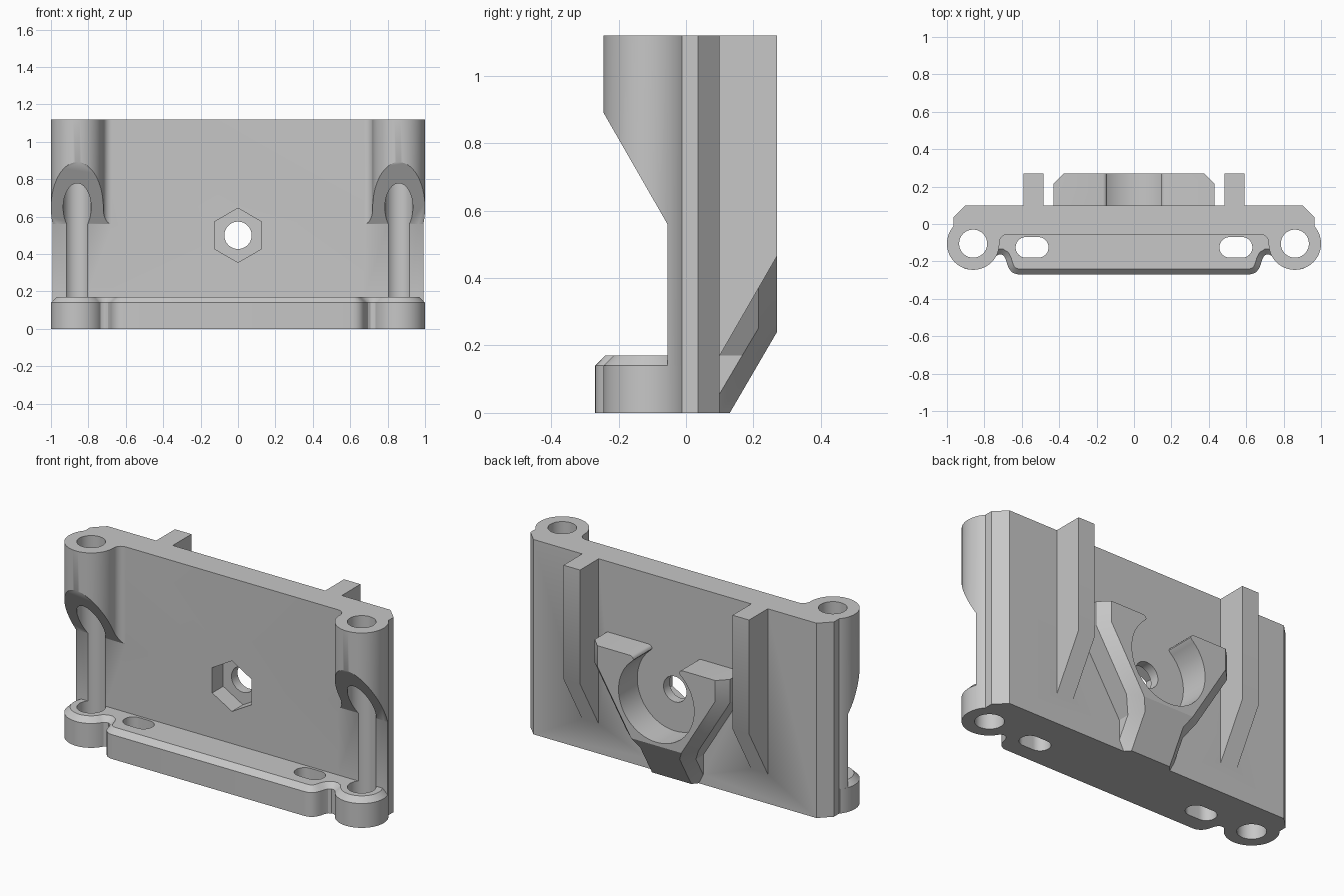
import bpy, bmesh
from math import cos, sin, radians
from mathutils import Vector

cube = bpy.data.objects.get("Cube")
if cube:
    bpy.data.objects.remove(cube, do_unlink=True)

grey = bpy.data.materials.new("plain grey")
grey.use_nodes = True
tone = (0.57, 0.57, 0.57, 1)
grey.diffuse_color = tone
for node in grey.node_tree.nodes:
    if node.type == 'BSDF_PRINCIPLED':
        node.inputs["Base Color"].default_value = tone

TOP, FRONT, BACK = 1.12, -0.055, 0.10
TUBE_X, TUBE_Y, TUBE_R, BORE_R = 0.86, -0.105, 0.14, 0.075
BOLT_Z = 0.5


def arc(cx, cy, r, start, end, n=24):
    angles = [radians(start + (end - start) * i / n) for i in range(n + 1)]
    return [(cx + r * cos(a), cy + r * sin(a)) for a in angles]


def circle(cx, cy, r, n=64, turn=0):
    return arc(cx, cy, r, turn, turn + 360, n)[:-1]


def mirrored(half):
    """Close a right-hand outline with its mirror image across x = 0."""
    return half + [(-x, y) for x, y in reversed(half)]


def flip(points, side):
    return [(side * x, y) for x, y in points]


def prism_mesh(points, lo, hi, axis):
    place = {'x': lambda a, b, h: (h, a, b),
             'y': lambda a, b, h: (a, h, b),
             'z': lambda a, b, h: (a, b, h)}[axis]
    bm = bmesh.new()
    rings = [[bm.verts.new(place(a, b, h)) for a, b in points] for h in (lo, hi)]
    bm.faces.new(rings[0])
    bm.faces.new(rings[1])
    n = len(points)
    for i in range(n):
        j = (i + 1) % n
        bm.faces.new((rings[0][i], rings[0][j], rings[1][j], rings[1][i]))
    bmesh.ops.recalc_face_normals(bm, faces=bm.faces)
    return bm


def finish(name, bm):
    mesh = bpy.data.meshes.new(name)
    bm.to_mesh(mesh)
    bm.free()
    mesh.materials.append(grey)
    obj = bpy.data.objects.new(name, mesh)
    bpy.context.scene.collection.objects.link(obj)
    return obj


def prism(name, points, lo, hi, axis):
    return finish(name, prism_mesh(points, lo, hi, axis))


def combine(target, tool, operation):
    """Apply a boolean and discard the tool."""
    tool.hide_render = True
    bpy.context.view_layer.objects.active = target
    mod = target.modifiers.new("shape", 'BOOLEAN')
    mod.operation, mod.object, mod.solver = operation, tool, 'EXACT'
    bpy.ops.object.modifier_apply(modifier=mod.name)
    bpy.data.objects.remove(tool, do_unlink=True)


# Main upright plate with chamfered back corners
bracket = prism("mounting_bracket", mirrored(
    [(0.965, FRONT), (0.965, 0.035), (0.9, BACK)]), 0, TOP, 'z')

# Upper tubes with a blended web, undercut by a sloping face
tube_outline = (arc(TUBE_X, TUBE_Y, TUBE_R, 180, 430, 56)
                + [(0.675, 0.02)]
                + arc(0.675, -0.1, 0.045, 90, 0, 10))
undercut = [(FRONT, -0.1), (FRONT, 0.56), (-0.25, 0.9), (-0.4, 1.16), (-0.4, -0.1)]
for side in (1, -1):
    tube = prism("tube", flip(tube_outline, side), 0, TOP, 'z')
    combine(tube, prism("undercut", undercut, -1.2, 1.2, 'x'), 'DIFFERENCE')
    combine(bracket, tube, 'UNION')

# Foot with rounded ears, side notches and a chamfered top rim
foot_half = ([(0.9, 0.0)] + arc(TUBE_X, TUBE_Y, TUBE_R, 40, -152, 44)
             + [(0.722, -0.163), (0.708, -0.163), (0.694, -0.172), (0.685, -0.19),
                (0.678, -0.215), (0.668, -0.24), (0.652, -0.258), (0.63, -0.268),
                (0.61, -0.27)])
bm = prism_mesh(mirrored(foot_half), 0, 0.14, 'z')
rim = [f for f in bm.faces if f.normal.z > 0.9]
bmesh.ops.inset_individual(bm, faces=rim, thickness=0.03, depth=0.03)
combine(bracket, finish("foot", bm), 'UNION')

# Back ribs with sloping lower ends
rib = [(0.05, 0.17), (BACK, 0.17), (0.27, 0.465), (0.27, TOP), (0.05, TOP)]
for lo, hi in ((0.485, 0.59), (-0.59, -0.485)):
    combine(bracket, prism("rib", rib, lo, hi, 'x'), 'UNION')

# Tapered back block, sloped underneath, with chamfered sides
bm = prism_mesh(mirrored([(0.18, 0), (0.18, 0.17), (0.43, 0.58), (0.43, 0.715)]),
                0, 0.27, 'y')
cut = bmesh.ops.bisect_plane(bm, geom=bm.verts[:] + bm.edges[:] + bm.faces[:],
                             plane_co=(0, 0.13, 0),
                             plane_no=Vector((0, 0.24, -0.14)).normalized(),
                             clear_outer=True)
bmesh.ops.edgeloop_fill(
    bm, edges=[e for e in cut["geom_cut"] if isinstance(e, bmesh.types.BMEdge)])
bmesh.ops.recalc_face_normals(bm, faces=bm.faces)
bm.normal_update()
rims = [e for e in bm.edges if len(e.link_faces) == 2
        and any(f.normal.y > 0.5 for f in e.link_faces)
        and any(abs(f.normal.x) > 0.5 for f in e.link_faces)]
bmesh.ops.bevel(bm, geom=rims, offset=0.055, offset_type='OFFSET',
                segments=1, affect='EDGES', clamp_overlap=False)
block = finish("back_block", bm)

# Round pocket with a narrowed, rounded mouth at the top
pocket = arc(0, BOLT_Z, 0.24, -90, 51, 32) + [
    (0.145, 0.695), (0.148, 0.705), (0.155, 0.712), (0.168, 0.7155), (0.168, 0.8)]
pocket += [(-x, z) for x, z in reversed(pocket[1:])]
combine(block, prism("pocket", pocket, BACK, 0.4, 'y'), 'DIFFERENCE')
combine(bracket, block, 'UNION')

# Vertical bores and slotted holes in the foot
for side in (1, -1):
    combine(bracket, prism("bore", circle(side * TUBE_X, TUBE_Y, BORE_R),
                           -0.2, 1.4, 'z'), 'DIFFERENCE')
    slot = arc(0.578, -0.125, 0.055, -90, 90) + arc(0.512, -0.125, 0.055, 90, 270)
    combine(bracket, prism("slot", flip(slot, side), -0.2, 0.3, 'z'), 'DIFFERENCE')

# Bolt hole with a hexagonal nut recess
combine(bracket, prism("nut_recess", circle(0, BOLT_Z, 0.145, 6, 30),
                       -0.3, 0.045, 'y'), 'DIFFERENCE')
combine(bracket, prism("bolt_hole", circle(0, BOLT_Z, 0.073, 48),
                       -0.3, 0.4, 'y'), 'DIFFERENCE')

# Smooth the round surfaces, keep the edges crisp
for obj in bpy.context.selected_objects:
    obj.select_set(False)
bracket.select_set(True)
bpy.context.view_layer.objects.active = bracket
bpy.ops.object.shade_smooth_by_angle(angle=radians(30))
